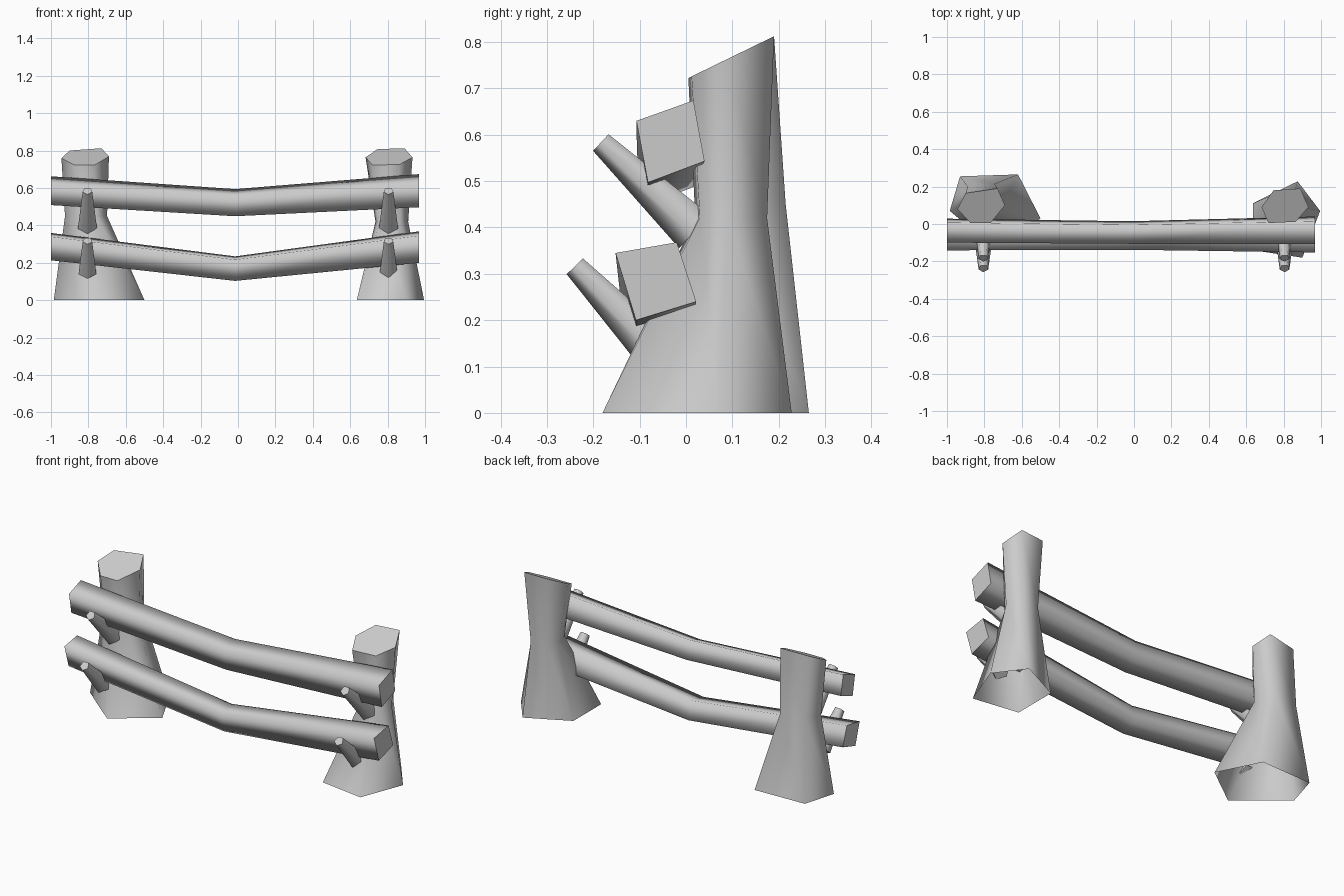
import bpy, bmesh, math
from mathutils import Vector

cube = bpy.data.objects.get("Cube")
if cube:
    bpy.data.objects.remove(cube, do_unlink=True)

grey = bpy.data.materials.new("weathered_grey")
grey.use_nodes = True
colour = (0.6, 0.6, 0.6, 1)
grey.diffuse_color = colour
bsdf = next(n for n in grey.node_tree.nodes if n.type == 'BSDF_PRINCIPLED')
bsdf.inputs["Base Color"].default_value = colour


def loft(name, rings, cap_start=True, cap_end=True):
    """Skin a list of matching point rings; smooth sides, flat caps."""
    bm = bmesh.new()
    loops = [[bm.verts.new(p) for p in ring] for ring in rings]
    count = len(loops[0])
    for a, b in zip(loops, loops[1:]):
        for i in range(count):
            j = (i + 1) % count
            bm.faces.new((a[i], a[j], b[j], b[i])).smooth = True
    caps = [loop for loop, wanted in ((loops[0], cap_start), (loops[-1], cap_end)) if wanted]
    for loop in caps:
        cap = bm.faces.new(loop)
        cap.smooth = False
        for edge in cap.edges:
            edge.smooth = False
    bmesh.ops.recalc_face_normals(bm, faces=bm.faces)
    mesh = bpy.data.meshes.new(name)
    bm.to_mesh(mesh)
    bm.free()
    mesh.materials.append(grey)
    obj = bpy.data.objects.new(name, mesh)
    bpy.context.collection.objects.link(obj)
    return obj


def post(name, base, waist, waist_z, top):
    """Flared stump, open below, with a slanted cut on top."""
    loft(name, [[(x, y, 0) for x, y in base],
                [(x, y, waist_z) for x, y in waist],
                [(x, y, 0.72 + 0.487 * y) for x, y in top]], cap_start=False)


# Posts: outlines run left, back, right, front
post("left_post",
     [(.635, .11), (.755, .17), (.875, .228), (.995, .07), (.9, -.18), (.635, -.14)],
     [(.735, .10), (.765, .165), (.86, .175), (.91, .09), (.87, .03), (.755, .02)], .42,
     [(.682, .09), (.746, .18), (.89, .19), (.933, .09), (.864, .012), (.719, .005)])
post("right_post",
     [(-.985, .07), (-.93, .255), (-.62, .265), (-.5, .03), (-.73, -.14), (-.86, -.035)],
     [(-.925, .10), (-.89, .2), (-.745, .215), (-.70, .1), (-.76, .03), (-.86, .035)], .45,
     [(-.944, .08), (-.90, .165), (-.73, .19), (-.69, .10), (-.767, .005), (-.874, .005)])


def rail(name, section, stations):
    """Sagging beam: four-cornered section scaled at each station."""
    loft(name, [[(x, y + s * dy, z + s * dz) for dy, dz in section]
                for x, y, z, s in stations])


# Rails
rail("upper_rail", [(-.074, .044), (.049, .088), (.073, -.043), (-.049, -.089)],
     [(-1, -.035, .586, .87), (-.015, -.045, .522, .82), (.967, -.033, .586, 1)])
rail("lower_rail", [(-.087, .057), (.045, .08), (.087, -.048), (-.043, -.088)],
     [(-1, -.065, .29, .87), (-.015, -.07, .172, .78), (.967, -.065, .288, 1)])


def peg(name, root, tip, r_root=.054, r_tip=.027, sides=5):
    """Tapered branch stub running from root up to tip."""
    root, tip = Vector(root), Vector(tip)
    axis = (tip - root).normalized()
    side = Vector((1, 0, 0))
    up = side.cross(axis)
    rings = []
    for centre, r in ((root, r_root), (tip, r_tip)):
        angles = [math.tau * i / sides + math.pi / 2 for i in range(sides)]
        rings.append([centre + r * (math.cos(a) * side + math.sin(a) * up) for a in angles])
    loft(name, rings)


# Pegs that hold the rails
for label, x in (("left", .805), ("right", -.805)):
    peg(label + "_upper_peg", (x, .022, .395), (x, -.182, .585))
    peg(label + "_lower_peg", (x, -.075, .15), (x, -.238, .318), .05)
